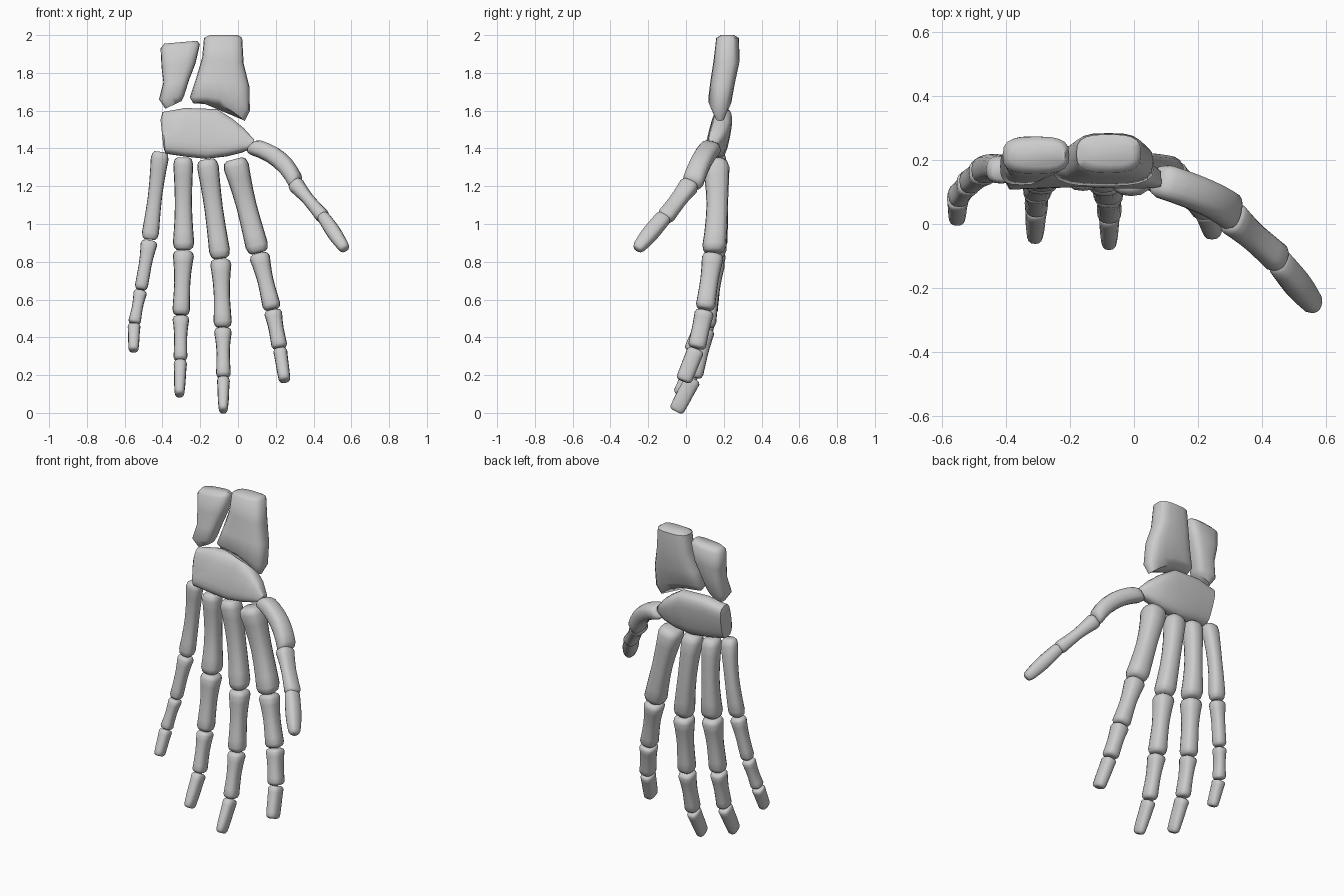
import bpy, math
from mathutils import Vector

cube = bpy.data.objects.get("Cube")
if cube:
    bpy.data.objects.remove(cube, do_unlink=True)

bone_mat = bpy.data.materials.new("bone_grey")
bone_mat.use_nodes = True
GREY = (0.6, 0.6, 0.6, 1)
bone_mat.diffuse_color = GREY
bone_mat.node_tree.nodes["Principled BSDF"].inputs["Base Color"].default_value = GREY


def loft(name, sections, sides=16, power=2.6):
    """Skin rounded sections: (centre, half axis u, half axis v, arch)."""
    verts, faces = [], []
    for c, u, v, arch in sections:
        for i in range(sides):
            a = 2 * math.pi * i / sides
            s, t = (math.copysign(abs(f) ** (2 / power), f) for f in (math.cos(a), math.sin(a)))
            verts.append(c + u * s + v * t + arch * (1 - s * s))
    for r in range(len(sections) - 1):
        for i in range(sides):
            j = (i + 1) % sides
            faces.append((r * sides + i, r * sides + j, (r + 1) * sides + j, (r + 1) * sides + i))
    faces.append(tuple(reversed(range(sides))))
    faces.append(tuple(range(len(verts) - sides, len(verts))))
    mesh = bpy.data.meshes.new(name)
    mesh.from_pydata(verts, [], faces)
    mesh.materials.append(bone_mat)
    obj = bpy.data.objects.new(name, mesh)
    bpy.context.collection.objects.link(obj)
    bpy.ops.object.select_all(action="DESELECT")
    obj.select_set(True)
    bpy.context.view_layer.objects.active = obj
    bpy.ops.object.mode_set(mode="EDIT")
    bpy.ops.mesh.select_all(action="SELECT")
    bpy.ops.mesh.normals_make_consistent(inside=False)
    bpy.ops.object.mode_set(mode="OBJECT")
    bpy.ops.object.shade_smooth_by_angle(angle=math.radians(55))


def long_bone(name, start, end, widths, depths, bow=(0, 0, 0)):
    """Waisted shaft with rounded ends; widths and depths at start, waist, end."""
    a, b, bow = Vector(start), Vector(end), Vector(bow)
    axis = (b - a).normalized()
    back = Vector((0, 1, 0))
    back = (back - axis * back.dot(axis)).normalized()
    side = axis.cross(back)

    def blend(values, t):
        k = abs(2 * t - 1) ** 1.6
        return values[1] + ((values[0] if t < 0.5 else values[2]) - values[1]) * k

    sections = []
    for t, scale in ((0, 0.6), (0.025, 0.85), (0.08, 1), (0.2, 1), (0.35, 1), (0.5, 1),
                     (0.65, 1), (0.8, 1), (0.92, 1), (0.975, 0.85), (1, 0.6)):
        centre = a.lerp(b, t) + bow * (4 * t * (1 - t))
        sections.append((centre, side * blend(widths, t) * scale / 2,
                         back * blend(depths, t) * scale / 2, Vector()))
    loft(name, sections)


def slab(name, rows, power=3):
    """Broad bone from rows of (edge point, edge point, half depth, arch)."""
    sections = []
    for p, q, depth, arch in rows:
        p, q = Vector(p), Vector(q)
        u = (q - p) / 2
        v = Vector((0, 1, 0))
        v = (v - u * (v.dot(u) / u.length_squared)).normalized() * depth
        sections.append(((p + q) / 2, u, v, Vector((0, 0, arch))))
    loft(name, sections, 20, power)


# Forearm bones
slab("radius", [
    ((-.15, .22, 2.0), (.0, .22, 2.0), .035, 0),
    ((-.18, .22, 1.985), (.022, .22, 1.985), .06, 0),
    ((-.19, .215, 1.88), (.03, .215, 1.85), .069, 0),
    ((-.225, .195, 1.76), (.06, .195, 1.73), .066, .01),
    ((-.255, .18, 1.67), (.063, .18, 1.60), .062, .03),
    ((-.235, .18, 1.637), (.035, .18, 1.545), .035, .04)])
slab("ulna", [
    ((-.39, .215, 1.955), (-.215, .215, 1.97), .035, 0),
    ((-.41, .215, 1.93), (-.202, .215, 1.95), .058, 0),
    ((-.405, .21, 1.83), (-.225, .21, 1.85), .064, 0),
    ((-.395, .195, 1.75), (-.26, .195, 1.76), .062, 0),
    ((-.418, .18, 1.66), (-.285, .18, 1.68), .058, 0),
    ((-.385, .18, 1.61), (-.30, .18, 1.65), .035, 0)])

# Wrist block, from the little finger side to the thumb side
slab("wrist", [
    ((-.395, .145, 1.41), (-.41, .18, 1.55), .03, 0),
    ((-.385, .14, 1.375), (-.40, .20, 1.59), .05, 0),
    ((-.28, .15, 1.358), (-.28, .205, 1.613), .055, 0),
    ((-.17, .155, 1.345), (-.11, .205, 1.608), .055, 0),
    ((-.06, .15, 1.36), (-.03, .195, 1.555), .054, 0),
    ((.02, .145, 1.38), (.03, .175, 1.505), .045, 0),
    ((.08, .135, 1.405), (.085, .145, 1.445), .025, 0)])

# Fingers: joint points, then widths at start, waist and end of each bone
PARTS = ("metacarpal", "proximal", "middle", "distal")
FINGERS = {
    "little": ([(-.41, .165, 1.385), (-.468, .165, .915), (-.515, .13, .65),
                (-.55, .085, .47), (-.553, .02, .325)],
               [(.10, .075, .095), (.095, .068, .07), (.075, .058, .07), (.07, .06, .05)]),
    "ring": ([(-.29, .16, 1.355), (-.288, .155, .86), (-.302, .115, .515),
              (-.305, .06, .275), (-.31, -.035, .09)],
             [(.11, .09, .12), (.12, .085, .095), (.095, .068, .075), (.072, .062, .048)]),
    "middle": ([(-.165, .16, 1.345), (-.092, .15, .815), (-.08, .105, .45),
                (-.077, .04, .185), (-.078, -.055, .005)],
               [(.12, .098, .115), (.12, .085, .10), (.10, .07, .08), (.07, .06, .045)]),
    "index": ([(-.02, .155, 1.345), (.11, .145, .845), (.183, .10, .545),
               (.222, .055, .34), (.248, -.015, .165)],
              [(.145, .108, .125), (.115, .085, .10), (.10, .08, .085), (.075, .068, .06)]),
}
for finger, (joints, widths) in FINGERS.items():
    slim = 0.85 if finger == "little" else 1
    for part, a, b, w in zip(PARTS, joints, joints[1:], widths):
        a, b = Vector(a), Vector(b)
        gap = (b - a).normalized() * 0.003
        hump = (0, 0.015, 0) if part == "metacarpal" else (0, 0, 0)
        depths = [max(d * 1.05, d * 0.45 + 0.058) * slim for d in w]
        long_bone(f"{finger}_{part}", a + gap, b - gap, w, depths, hump)

# Thumb
long_bone("thumb_metacarpal", (.07, .14, 1.41), (.313, .03, 1.205),
          (.095, .095, .09), (.11, .11, .115), (.03, 0, .03))
long_bone("thumb_proximal", (.30, .025, 1.215), (.457, -.115, 1.03),
          (.095, .065, .08), (.11, .09, .095), (0, 0, 0))
long_bone("thumb_distal", (.447, -.11, 1.045), (.568, -.26, .865),
          (.065, .078, .055), (.085, .088, .06), (0, 0, 0))
